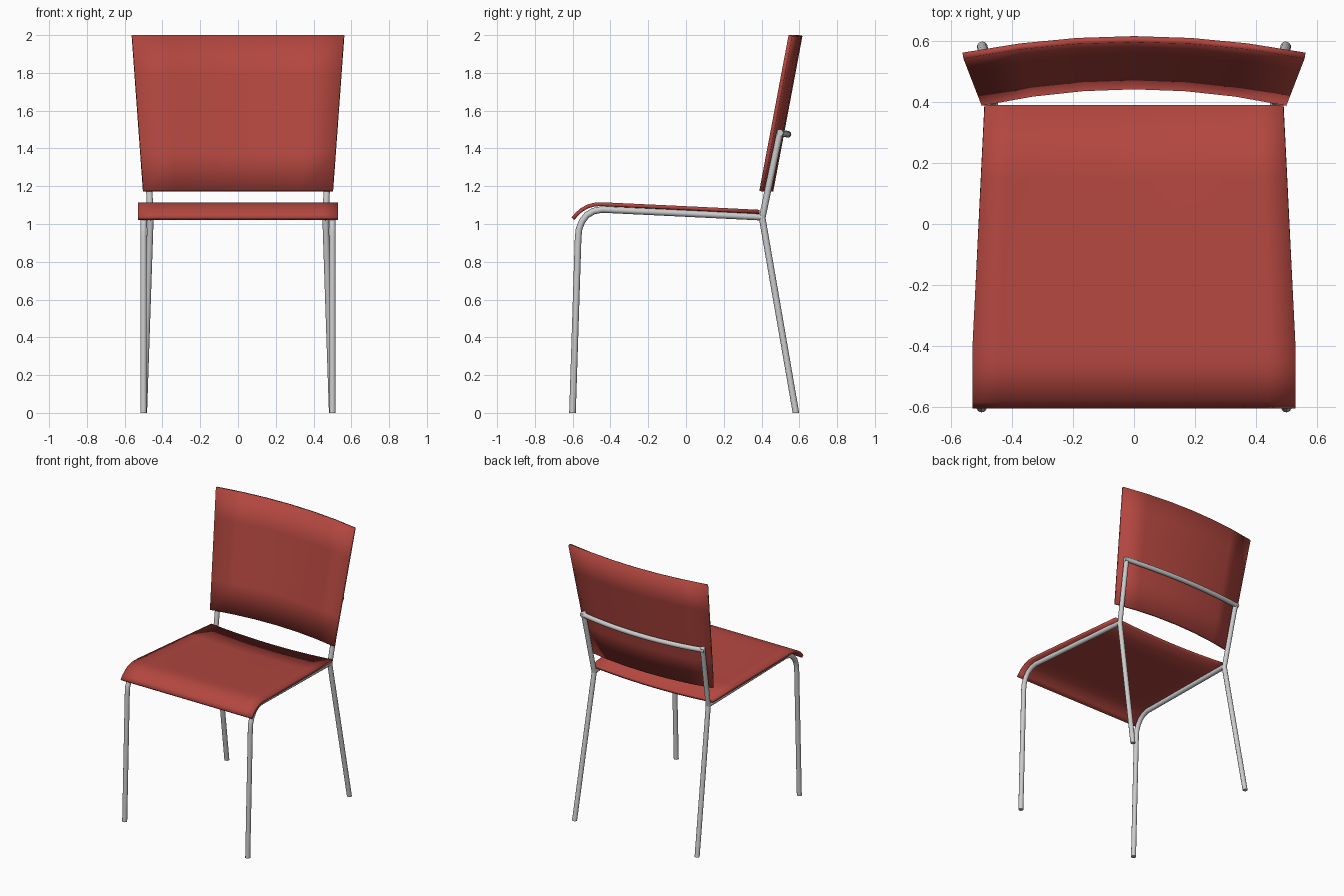
import bpy, bmesh, math
from mathutils import Vector

cube = bpy.data.objects.get("Cube")
if cube:
    bpy.data.objects.remove(cube, do_unlink=True)


def material(name, rgb):
    m = bpy.data.materials.new(name)
    m.use_nodes = True
    m.diffuse_color = (*rgb, 1)
    m.node_tree.nodes["Principled BSDF"].inputs["Base Color"].default_value = (*rgb, 1)
    return m


RED = material("red shell", (0.45, 0.062, 0.05))
STEEL = material("pale steel", (0.6, 0.6, 0.6))
TUBE = 0.0175


def finish(name, bm, mat, angle):
    mesh = bpy.data.meshes.new(name)
    bm.to_mesh(mesh)
    bm.free()
    mesh.materials.append(mat)
    obj = bpy.data.objects.new(name, mesh)
    bpy.context.collection.objects.link(obj)
    bpy.ops.object.select_all(action='DESELECT')
    obj.select_set(True)
    bpy.context.view_layer.objects.active = obj
    bpy.ops.object.shade_smooth_by_angle(angle=math.radians(angle))
    return obj


def sheet(name, rows, columns, point, thickness):
    """Curved panel: point(row, t) with t from -1 to 1 across the width."""
    bm = bmesh.new()
    grid = [[bm.verts.new(point(r, 2 * i / columns - 1)) for i in range(columns + 1)]
            for r in rows]
    for a, b in zip(grid, grid[1:]):
        for i in range(columns):
            bm.faces.new((a[i], a[i + 1], b[i + 1], b[i]))
    bm.normal_update()
    obj = finish(name, bm, RED, 40)
    solid = obj.modifiers.new("thickness", 'SOLIDIFY')
    solid.thickness = thickness
    solid.offset = -1
    solid.use_even_offset = True
    return obj


def tube(name, points, sides=10, on_floor=False):
    """Sweep a round section along a path lying close to one plane."""
    pts = [Vector(p) for p in points]
    bm = bmesh.new()
    rings = []
    for i, p in enumerate(pts):
        before = (p - pts[i - 1]).normalized() if i else Vector()
        after = (pts[i + 1] - p).normalized() if i < len(pts) - 1 else Vector()
        along = (before + after).normalized()
        # first axis stays fixed across the bend so the sweep does not twist
        ref = Vector((0, 0, 1)) if abs(pts[-1].x - pts[0].x) > 0.5 else Vector((1, 0, 0))
        u = (ref - along * ref.dot(along)).normalized()
        v = along.cross(u)
        turns = [2 * math.pi * (k + 0.5) / sides for k in range(sides)]
        rings.append([bm.verts.new(p + TUBE * (u * math.cos(a) + v * math.sin(a)))
                      for a in turns])
    for a, b in zip(rings, rings[1:]):
        for k in range(sides):
            n = (k + 1) % sides
            bm.faces.new((a[k], a[n], b[n], b[k]))
    bm.faces.new(rings[0][::-1])
    bm.faces.new(rings[-1])
    if on_floor:
        for vert in rings[0]:
            vert.co.z = 0
    bmesh.ops.recalc_face_normals(bm, faces=bm.faces)
    return finish(name, bm, STEEL, 50)


# Seat: rolled front edge, slight taper and a shallow dip towards the back
seat_profile = [(-0.606, 1.034), (-0.585, 1.06), (-0.558, 1.083), (-0.525, 1.102),
                (-0.49, 1.112), (-0.455, 1.115), (-0.40, 1.113),
                (-0.1, 1.099), (0.15, 1.087), (0.39, 1.075)]


def seat_point(row, t):
    y, z = row
    back = max(0, (y + 0.4) / 0.79)
    return t * (0.53 - 0.04 * back), y, z - 0.02 * back * (1 - t * t)


sheet("seat", seat_profile, 12, seat_point, 0.02)


# Backrest: flared, leaning panel bowed backwards in the middle
def back_point(h, t):
    return (t * (0.5 + 0.06 * h), 0.388 + 0.155 * h + 0.054 * (1 - t * t),
            1.175 + 0.825 * h)


sheet("backrest", [0, 0.25, 0.5, 0.75, 1], 6, back_point, 0.02)

# Side frames: front leg bending into the seat rail, rear leg and back post
bend = [(-0.571, 0.93), (-0.566, 0.975), (-0.55, 1.015), (-0.525, 1.047),
        (-0.49, 1.068), (-0.445, 1.077)]
for side, label in ((1, "left"), (-1, "right")):
    def rail_x(y):
        return side * (0.5 - 0.037 * max(0, (y + 0.571) / 0.974))

    path = [(side * 0.5, -0.601, 0)]
    path += [(rail_x(y), y, z) for y, z in bend + [(0.405, 1.036)]]
    tube(label + "_front_leg_and_rail", path, on_floor=True)
    tube(label + "_rear_leg", [(side * 0.498, 0.582, 0), (side * 0.463, 0.402, 1.04)],
         on_floor=True)
    tube(label + "_back_post", [(side * 0.463, 0.402, 1.025), (side * 0.484, 0.5, 1.498)])

# Bowed cross bar behind the backrest
steps = [i / 6 - 1 for i in range(13)]
tube("back_cross_bar", [(0.5 * t, 0.498 + 0.042 * (1 - t * t), 1.483 - 0.008 * (1 - t * t))
                        for t in steps])
